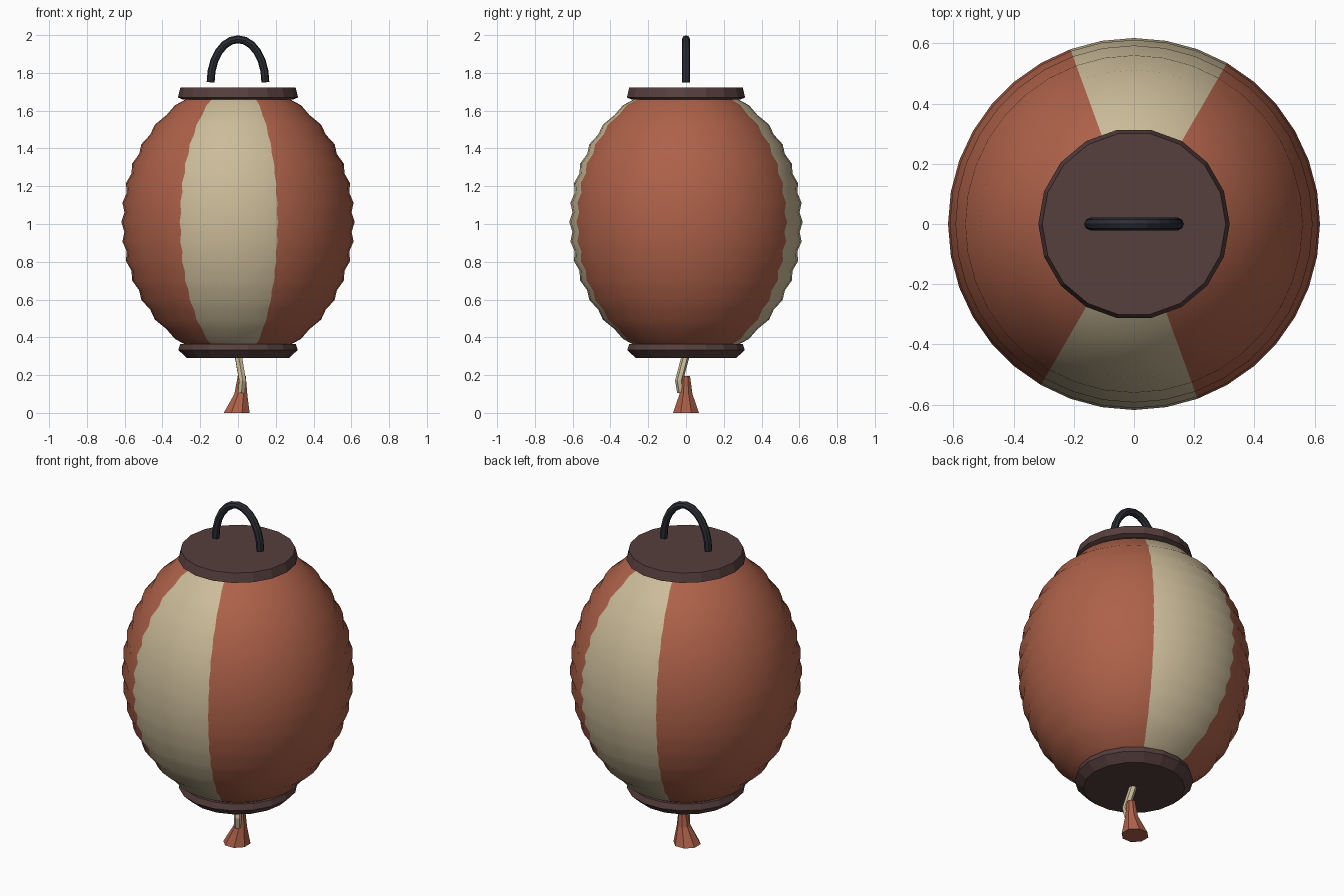
import bpy, bmesh, math

cube = bpy.data.objects.get("Cube")
if cube:
    bpy.data.objects.remove(cube, do_unlink=True)


def material(name, rgb):
    m = bpy.data.materials.new(name)
    m.use_nodes = True
    m.diffuse_color = (*rgb, 1)
    m.node_tree.nodes["Principled BSDF"].inputs["Base Color"].default_value = (*rgb, 1)
    return m


red = material("terracotta paper", (0.42, 0.12, 0.066))
cream = material("cream paper", (0.60, 0.50, 0.32))
wood = material("dark wood", (0.093, 0.050, 0.047))
iron = material("black iron", (0.025, 0.027, 0.036))


def lathe(name, profile, sides, mats, caps=True, phase=0.0):
    """Stack rings of (radius, z, x offset) into a surface."""
    bm = bmesh.new()
    rings = []
    for r, z, dx in profile:
        angles = [phase + math.tau * i / sides for i in range(sides)]
        rings.append([bm.verts.new((dx + r * math.cos(a), r * math.sin(a), z)) for a in angles])
    for low, high in zip(rings, rings[1:]):
        for i in range(sides):
            j = (i + 1) % sides
            bm.faces.new((low[i], low[j], high[j], high[i]))
    if caps:
        bm.faces.new(rings[0][::-1])
        bm.faces.new(rings[-1])
    mesh = bpy.data.meshes.new(name)
    bm.to_mesh(mesh)
    bm.free()
    for m in mats:
        mesh.materials.append(m)
    ob = bpy.data.objects.new(name, mesh)
    bpy.context.collection.objects.link(ob)
    return ob


def tube(name, points, radius, resolution, mat):
    """Sweep a round section along a polyline and make it a mesh."""
    curve = bpy.data.curves.new(name, "CURVE")
    curve.dimensions = "3D"
    curve.bevel_depth = radius
    curve.bevel_resolution = resolution
    curve.use_fill_caps = True
    line = curve.splines.new("POLY")
    line.points.add(len(points) - 1)
    for p, co in zip(line.points, points):
        p.co = (*co, 1)
    line.use_smooth = False
    curve.materials.append(mat)
    ob = bpy.data.objects.new(name, curve)
    bpy.context.collection.objects.link(ob)
    bpy.ops.object.select_all(action="DESELECT")
    ob.select_set(True)
    bpy.context.view_layer.objects.active = ob
    bpy.ops.object.convert(target="MESH")
    return ob


# Ribbed paper body: an ellipse profile with alternating ridges and grooves
MID, HALF, RIBS = 1.01, 0.67, 13
profile = []
for i in range(2 * RIBS + 1):
    dz = HALF * (i / RIBS - 1)
    r = 0.618 * math.sqrt(1 - (dz / 0.735) ** 2)
    profile.append((r if i % 2 else r - 0.015, MID + dz, 0))
body = lathe("paper_body", profile, 36, [red, cream], caps=False)

# Cream panels on the front and back, by angle around the axis
for poly in body.data.polygons:
    poly.use_smooth = True
    angle = math.degrees(math.atan2(poly.center.y, poly.center.x)) % 180
    poly.material_index = int(60 < angle < 110)

# Wooden end caps
lathe("top_cap", [(0.295, 1.66, 0), (0.318, 1.67, 0), (0.305, 1.722, 0)], 18, [wood])
lathe("bottom_cap", [(0.27, 0.29, 0), (0.316, 0.333, 0), (0.305, 0.366, 0)], 18, [wood])

# Iron carrying loop
STEPS = 12
arch = [(-0.145 * math.cos(math.pi * i / STEPS), 0, 1.75 + 0.228 * math.sin(math.pi * i / STEPS))
        for i in range(STEPS + 1)]
tube("handle", arch, 0.021, 2, iron)

# Hanging cord and flared tassel
tube("tassel_cord", [(0, 0, 0.31), (0.024, -0.037, 0.17), (0.017, -0.026, 0.11)], 0.021, 1, cream)
lathe("tassel", [(0.074, 0, -0.007), (0.037, 0.1, 0.015), (0.023, 0.195, 0.02)], 8, [red],
      phase=math.pi / 8)
